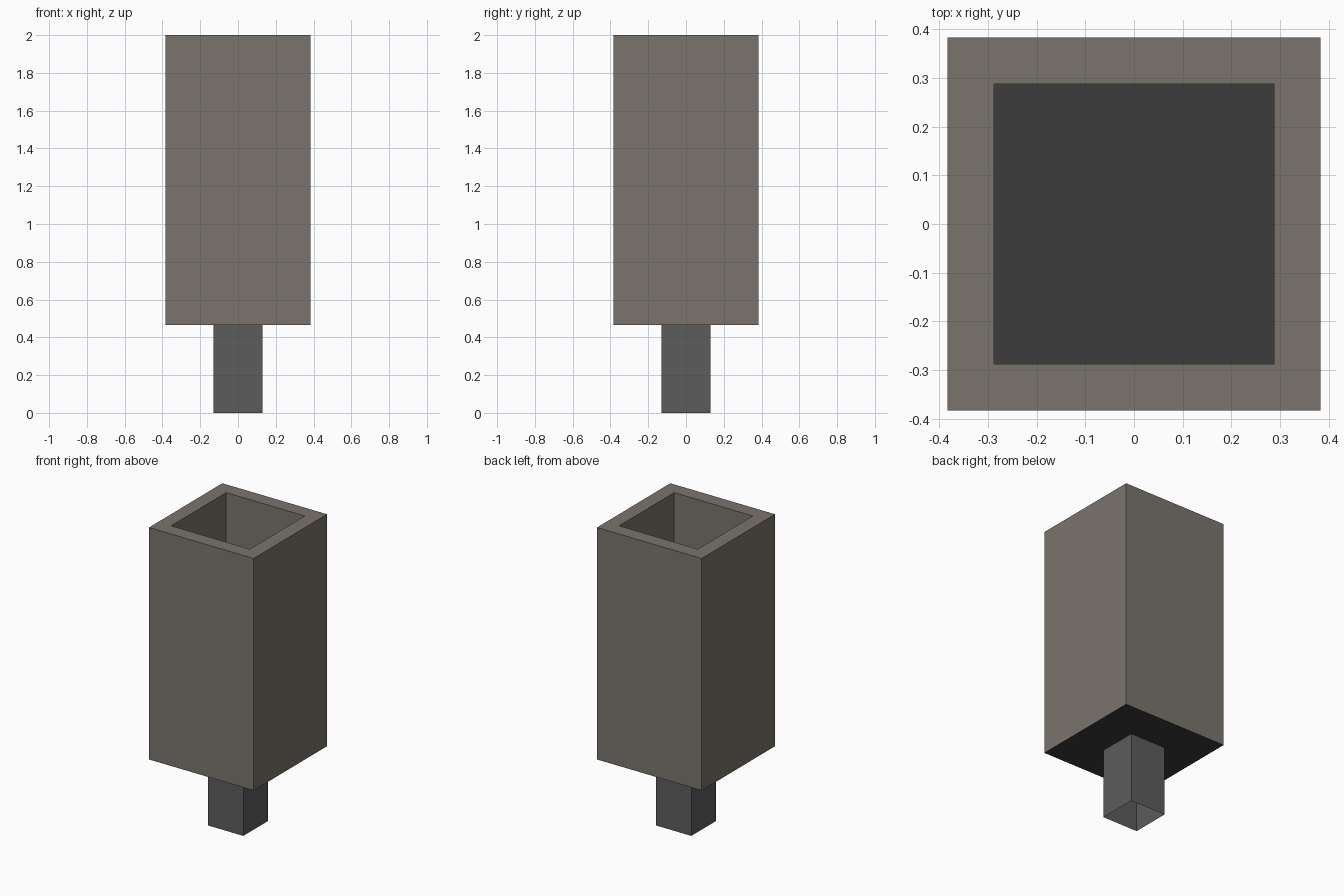
import bpy
import bmesh

if "Cube" in bpy.data.objects:
    bpy.data.objects.remove(bpy.data.objects["Cube"])

BASE_Z, TOP_Z = 0.465, 2.0
OUTER, WALL, STEM = 0.383, 0.095, 0.13


def material(name, color):
    mat = bpy.data.materials.new(name)
    mat.diffuse_color = (*color, 1)
    mat.use_nodes = True
    mat.node_tree.nodes["Principled BSDF"].inputs["Base Color"].default_value = mat.diffuse_color
    return mat


def box_part(name, half, z0, z1, mats, edit):
    """Square box between two heights, customised by an edit function."""
    bm = bmesh.new()
    bmesh.ops.create_cube(bm, size=1)
    for v in bm.verts:
        v.co = (v.co.x * 2 * half, v.co.y * 2 * half, z1 if v.co.z > 0 else z0)
    bm.normal_update()
    top = next(f for f in bm.faces if f.normal.z > 0.5)
    bottom = next(f for f in bm.faces if f.normal.z < -0.5)
    edit(bm, top, bottom)
    mesh = bpy.data.meshes.new(name)
    bm.to_mesh(mesh)
    bm.free()
    for m in mats:
        mesh.materials.append(m)
    obj = bpy.data.objects.new(name, mesh)
    bpy.context.collection.objects.link(obj)
    return obj


def hollow_out(bm, top, bottom):
    # Inset the rim, then push the middle down to form a deep shaft
    bmesh.ops.inset_region(bm, faces=[top], thickness=WALL, use_even_offset=True)
    shaft = bmesh.ops.extrude_discrete_faces(bm, faces=[top])["faces"][0]
    for v in shaft.verts:
        v.co.z = BASE_Z + WALL
    shaft.material_index = 1
    bottom.material_index = 1


def open_ends(bm, top, bottom):
    bmesh.ops.delete(bm, geom=[top, bottom], context="FACES_ONLY")


stone = material("stone", (0.195, 0.174, 0.150))
soot = material("soot", (0.045, 0.045, 0.045))
metal = material("metal", (0.107, 0.107, 0.107))

# Hollow square shaft with dark floor and underside
box_part("shaft", OUTER, BASE_Z, TOP_Z, [stone, soot], hollow_out)

# Thin square pipe below, open at the bottom
box_part("lower_pipe", STEM, 0.0, BASE_Z, [metal], open_ends)
